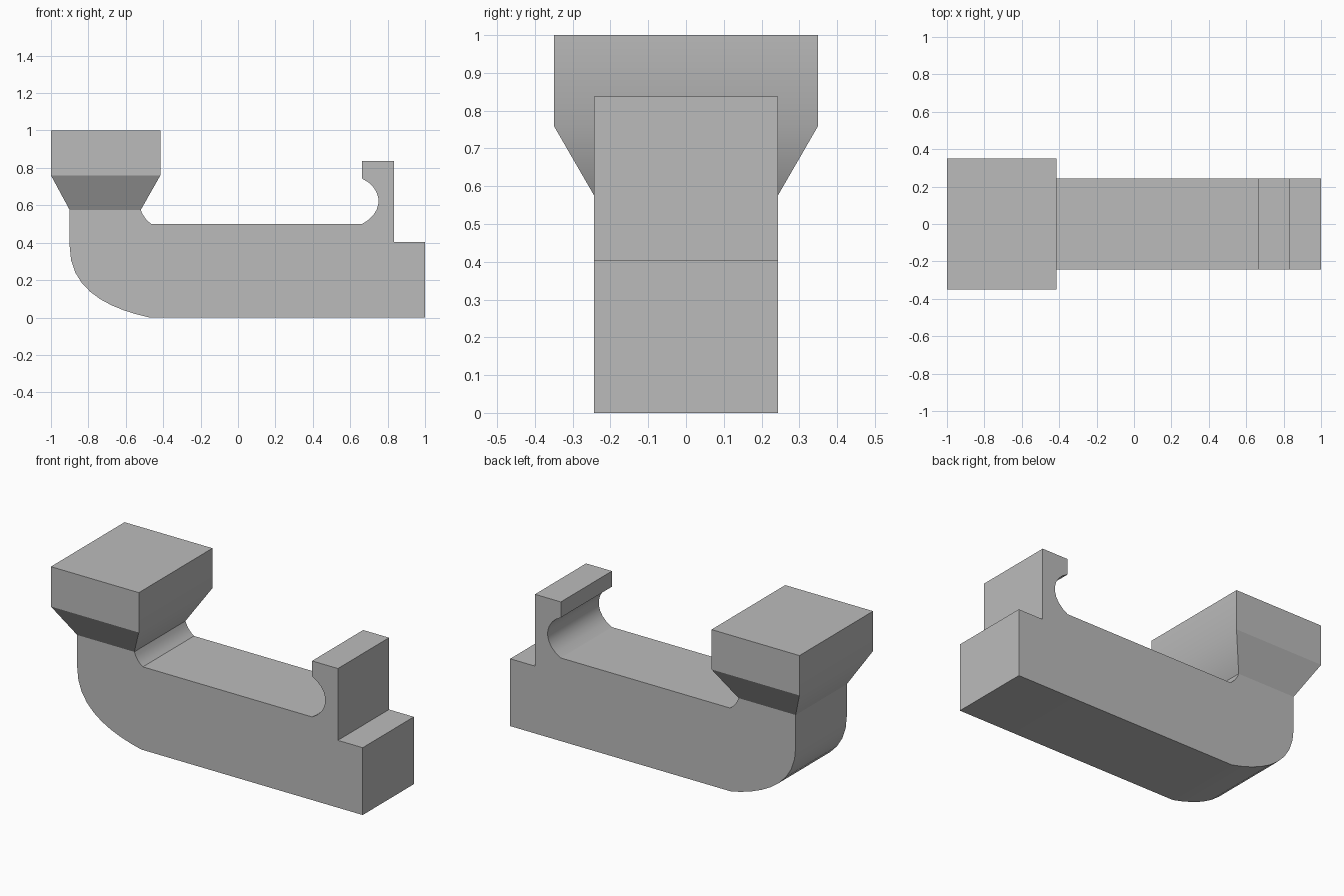
import bpy
import bmesh
import math
from mathutils import Vector
from mathutils.geometry import interpolate_bezier

cube = bpy.data.objects.get("Cube")
if cube:
    bpy.data.objects.remove(cube, do_unlink=True)

GREY = (0.5, 0.5, 0.5, 1)
grey = bpy.data.materials.new("plain grey")
grey.use_nodes = True
grey.diffuse_color = GREY
grey.node_tree.nodes["Principled BSDF"].inputs["Base Color"].default_value = GREY

HALF = 0.243      # half width of the body
NECK_Z = 0.575    # where the body meets the flared head
NECK_X = (-0.9, -0.52)


def curve(a, b, c, d, count=10):
    """Points along a Bezier arc in the side profile."""
    pts = interpolate_bezier(*(Vector((x, z, 0)) for x, z in (a, b, c, d)), count)
    return [(p.x, p.y) for p in pts]


def finish(name, bm):
    bmesh.ops.recalc_face_normals(bm, faces=bm.faces)
    mesh = bpy.data.meshes.new(name)
    bm.to_mesh(mesh)
    bm.free()
    mesh.materials.append(grey)
    obj = bpy.data.objects.new(name, mesh)
    bpy.context.collection.objects.link(obj)
    bpy.ops.object.select_all(action='DESELECT')
    obj.select_set(True)
    bpy.context.view_layer.objects.active = obj
    bpy.ops.object.shade_smooth_by_angle(angle=math.radians(30))
    return obj


# Body: side profile with rounded heel, inner fillet, hooked notch and end step
profile = [(NECK_X[0], NECK_Z)]
profile += curve((-0.9, 0.38), (-0.9, 0.14), (-0.68, 0.045), (-0.473, 0))
profile += [(1, 0), (1, 0.405), (0.835, 0.405), (0.835, 0.837), (0.663, 0.837)]
profile += curve((0.663, 0.743), (0.778, 0.69), (0.783, 0.56), (0.663, 0.5))
profile += curve((-0.463, 0.5), (-0.487, 0.515), (-0.51, 0.545),
                 (NECK_X[1], NECK_Z), 5)

bm = bmesh.new()
side = bm.faces.new([bm.verts.new((x, -HALF, z)) for x, z in profile])
swept = bmesh.ops.extrude_face_region(bm, geom=[side], use_keep_orig=True)
bmesh.ops.translate(bm, vec=(0, 2 * HALF, 0),
                    verts=[v for v in swept["geom"] if isinstance(v, bmesh.types.BMVert)])
finish("body", bm)

# Head: rectangular sections flaring up from the neck into a block
bm = bmesh.new()
rings = []
for z, x0, x1, y in ((NECK_Z, *NECK_X, HALF),
                     (0.76, -1, -0.415, 0.35),
                     (1, -1, -0.415, 0.35)):
    rings.append([bm.verts.new((px, py, z))
                  for px, py in ((x0, -y), (x1, -y), (x1, y), (x0, y))])
for low, high in zip(rings, rings[1:]):
    for i in range(4):
        j = (i + 1) % 4
        bm.faces.new((low[i], low[j], high[j], high[i]))
bm.faces.new(rings[0][::-1])
bm.faces.new(rings[-1])
finish("flared_head", bm)
